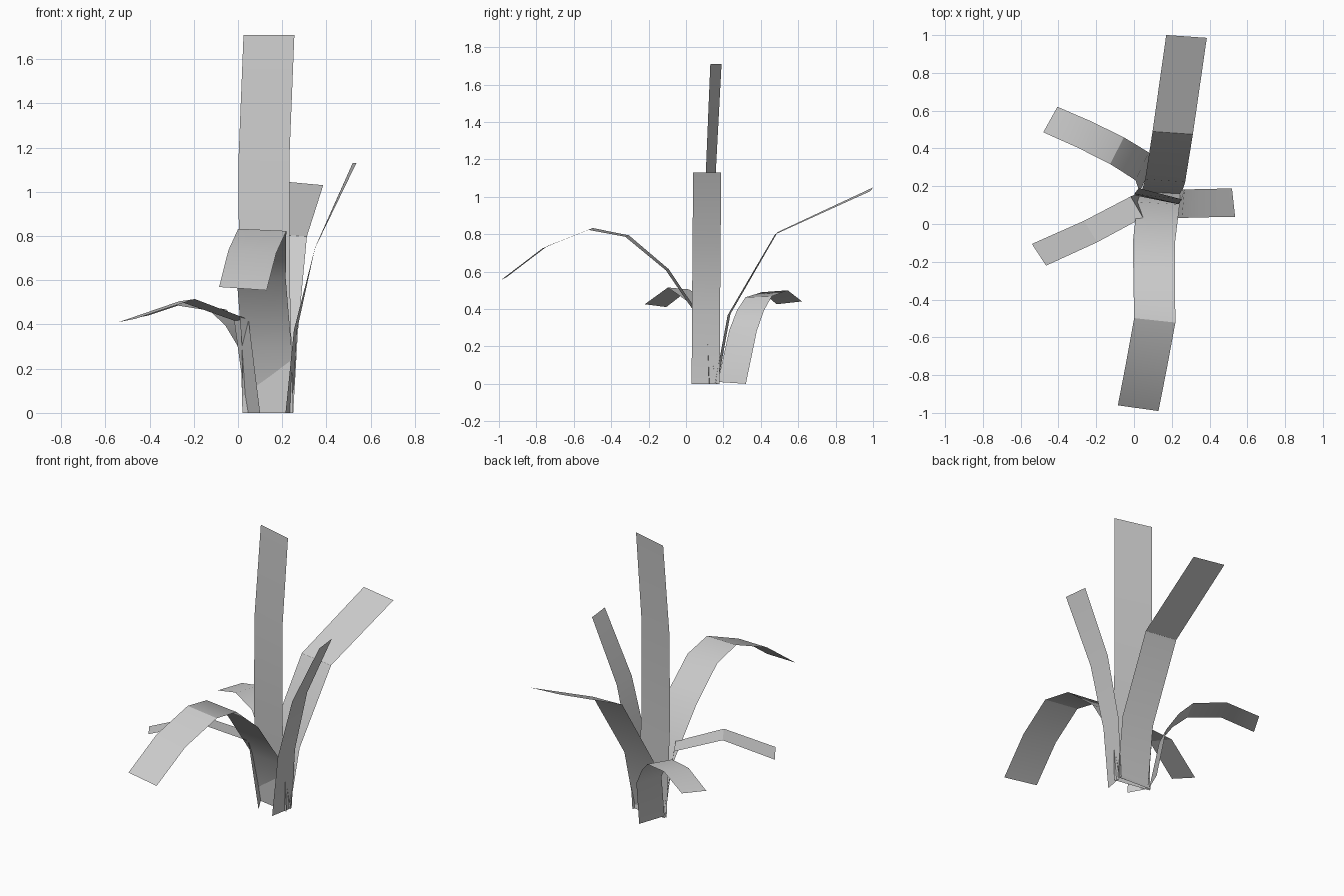
import bpy, math
from mathutils import Vector

if "Cube" in bpy.data.objects:
    bpy.data.objects.remove(bpy.data.objects["Cube"])


def leaf(name, centres, across_base, across_tip):
    """Flat ribbon following a centre path; the width vector blends base to tip."""
    a, b = Vector(across_base), Vector(across_tip)
    n = len(centres) - 1
    verts = []
    for i, c in enumerate(centres):
        half = a.lerp(b, i / n) / 2
        verts += [Vector(c) - half, Vector(c) + half]
    faces = [(2 * i, 2 * i + 1, 2 * i + 3, 2 * i + 2) for i in range(n)]
    mesh = bpy.data.meshes.new(name)
    mesh.from_pydata(verts, [], faces)
    ob = bpy.data.objects.new(name, mesh)
    bpy.context.collection.objects.link(ob)
    bpy.ops.object.select_all(action='DESELECT')
    ob.select_set(True)
    bpy.context.view_layer.objects.active = ob
    bpy.ops.object.shade_smooth_by_angle(angle=math.radians(30))


# Upright centre leaf
leaf("tall_leaf",
     [(.135, .143, 0), (.12, .128, .57), (.117, .133, 1.14), (.14, .16, 1.71)],
     (.23, -.04, 0), (.23, -.06, 0))

# Long leaf arching over to the front
leaf("front_leaf",
     [(.135, .17, 0), (.13, .11, .3), (.105, -.1, .61), (.107, -.315, .79),
      (.11, -.51, .828), (.065, -.755, .73), (.022, -.975, .562)],
     (.225, -.01, 0), (.215, -.03, -.015))

# Long leaf leaning to the back
leaf("back_leaf",
     [(.145, .163, .005), (.165, .23, .37), (.205, .483, .805), (.278, .993, 1.04)],
     (.21, -.015, 0), (.215, -.015, -.02))

# Narrow leaf leaning right
leaf("right_leaf",
     [(.23, .105, 0), (.26, .107, .375), (.35, .11, .75), (.527, .113, 1.13)],
     (.03, .15, 0), (-.017, .15, 0))

# Short drooping leaves on the left
leaf("left_back_leaf",
     [(.065, .245, .005), (.043, .305, .285), (-.02, .345, .393),
      (-.09, .388, .465), (-.265, .475, .495), (-.443, .553, .433)],
     (.07, .15, -.01), (.075, .135, .015))
leaf("left_front_leaf",
     [(.07, .115, 0), (.015, .09, .42), (-.23, -.04, .51), (-.503, -.163, .418)],
     (-.06, .11, 0), (-.075, .115, -.015))
